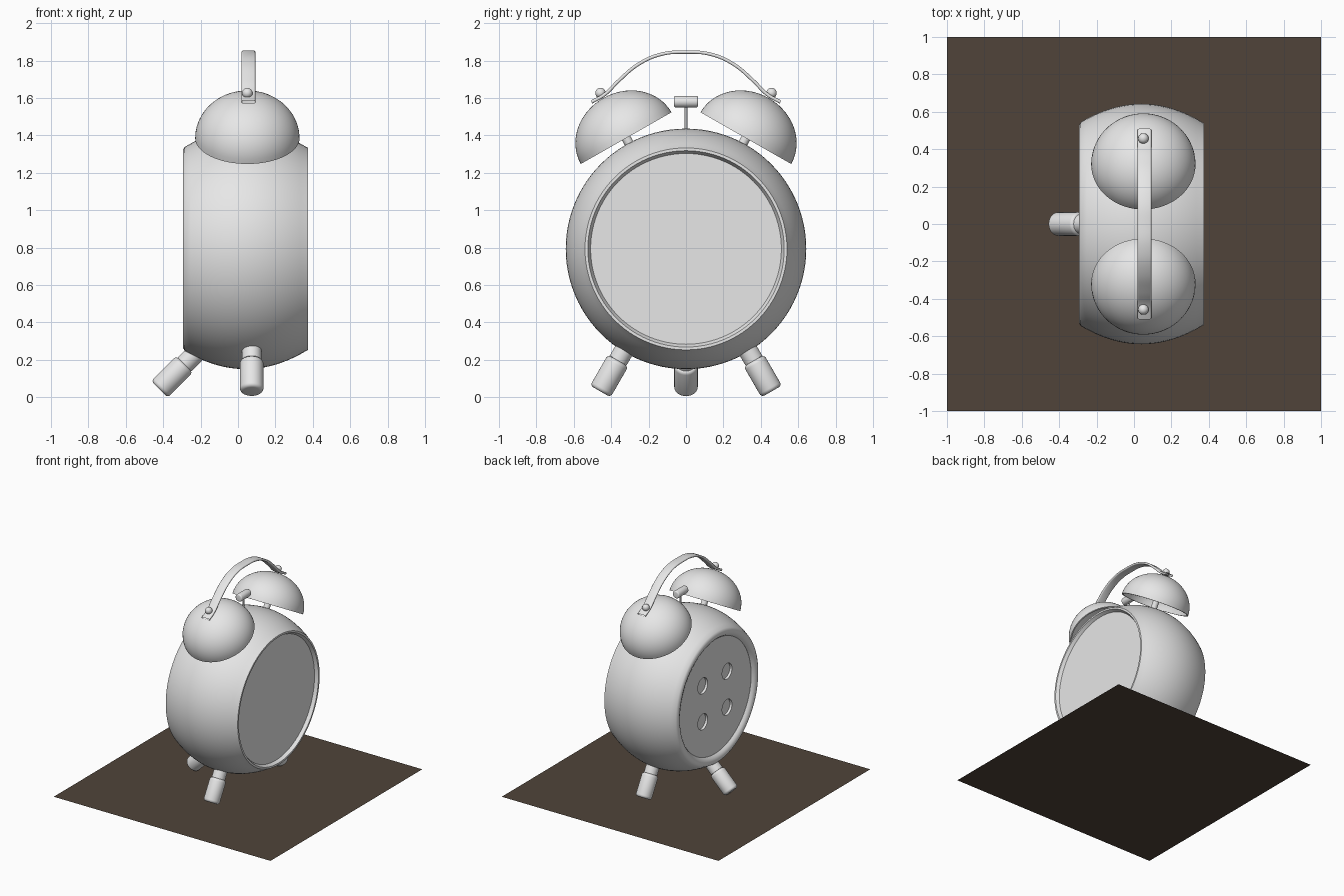
import bpy, bmesh, math
from mathutils import Vector, Matrix

if "Cube" in bpy.data.objects:
    bpy.data.objects.remove(bpy.data.objects["Cube"])


def material(name, rgb):
    m = bpy.data.materials.new(name)
    m.diffuse_color = (*rgb, 1)
    m.use_nodes = True
    m.node_tree.nodes["Principled BSDF"].inputs["Base Color"].default_value = m.diffuse_color
    return m


GREY = material("light_grey", (0.8, 0.8, 0.8))
BROWN = material("dark_brown", (0.08, 0.057, 0.041))


def add_mesh(name, bm, mat):
    me = bpy.data.meshes.new(name)
    bm.to_mesh(me)
    bm.free()
    me.materials.append(mat)
    ob = bpy.data.objects.new(name, me)
    bpy.context.collection.objects.link(ob)
    return ob


def lathe(name, profile, origin, axis, seg=48, smooth=True):
    """Spin (radius, height) points round the axis that starts at origin."""
    bm = bmesh.new()
    rings = [[bm.verts.new((r * math.cos(2 * math.pi * i / seg),
                            r * math.sin(2 * math.pi * i / seg), h))
              for i in range(seg)] for r, h in profile]
    for a, b in zip(rings, rings[1:]):
        for i in range(seg):
            j = (i + 1) % seg
            bm.faces.new((a[i], a[j], b[j], b[i]))
    bmesh.ops.remove_doubles(bm, verts=bm.verts, dist=1e-5)
    bmesh.ops.recalc_face_normals(bm, faces=bm.faces)
    for f in bm.faces:
        f.smooth = smooth
    ob = add_mesh(name, bm, GREY)
    if smooth:
        ob.data.set_sharp_from_angle(angle=math.radians(35))
    rot = Vector(axis).to_track_quat('Z', 'Y').to_matrix().to_4x4()
    ob.matrix_world = Matrix.Translation(origin) @ rot
    return ob


def rod(r, h, bevel=0.0, start=0.0):
    """Profile of a cylinder with rounded ends."""
    if not bevel:
        return [(0, start), (r, start), (r, start + h), (0, start + h)]
    arc = [(r - bevel + bevel * math.sin(a), bevel - bevel * math.cos(a))
           for a in (math.pi / 8 * k for k in range(5))]
    return ([(0, start)] + [(x, start + z) for x, z in arc] +
            [(x, start + h - z) for x, z in reversed(arc)] + [(0, start + h)])


CX, CZ = 0.04, 0.793

# ground sheet
bm = bmesh.new()
bmesh.ops.create_grid(bm, x_segments=1, y_segments=1, size=1)
add_mesh("table_top", bm, BROWN)

# barrel body with front bezel lip and rounded back edge
side = []
for k in range(21):
    t = -1 + k / 10
    side.append((0.643 - 0.098 * t * t, CX + 0.325 * t))
side = [(0, -0.245), (0.476, -0.245), (0.476, -0.268), (0.49, -0.286),
        (0.512, -0.295), (0.53, -0.294)] + side
side += [(0.54, 0.375), (0.525, 0.375), (0.51, 0.345), (0, 0.345)]
lathe("body", side, (0, 0, CZ), (1, 0, 0), 96)

# clock dial
lathe("dial", rod(0.51, 0.006), (0.343, 0, CZ), (1, 0, 0), 96)

# back plate with four round recesses
plate = lathe("back_plate", rod(0.476, 0.035), (-0.267, 0, CZ), (1, 0, 0), 96, False)
for y in (-0.16, 0.16):
    for z in (-0.15, 0.15):
        cut = lathe("recess_cutter", rod(0.065, 0.06), (-0.307, y, CZ + z), (1, 0, 0), 32)
        cut.hide_render = True
        cut.display_type = 'WIRE'
        mod = plate.modifiers.new("recess", 'BOOLEAN')
        mod.operation = 'DIFFERENCE'
        mod.solver = 'EXACT'
        mod.object = cut

# legs: thick foot with a narrower neck entering the body
leg = rod(0.063, 0.19, 0.02)[:-1] + [(0.052, 0.19), (0.052, 0.27), (0, 0.27)]
for s, label in ((-1, "left"), (1, "right")):
    lathe("front_leg_" + label, leg, (0.073, s * 0.458, 0.031), (0, -s * 0.5, 0.866))
lathe("back_leg", leg, (-0.42, 0, 0.042), (1, 0, 1))

# bells: hollow domes on posts, with a ball on top
R, H, T = 0.279, 0.247, 0.012
angles = [math.pi / 2 * k / 14 for k in range(15)]
dome = [(R * math.sin(a), H * math.cos(a)) for a in angles]
dome += [((R - T) * math.sin(a), (H - T) * math.cos(a)) for a in reversed(angles)]
for s, label in ((-1, "left"), (1, "right")):
    c = Vector((0.05, s * 0.32, 1.385))
    ax = Vector((0, s * 0.495, 0.869))
    lathe("bell_" + label, dome, c, ax, 64)
    lathe("bell_post_" + label, rod(0.025, 0.34), c - ax * 0.1, ax, 24)
    ball = [(0.028 * math.sin(a), -0.028 * math.cos(a))
            for a in (math.pi * k / 12 for k in range(13))]
    lathe("bell_ball_" + label, ball, c + ax * 0.277, ax, 24)

# hammer between the bells
lathe("hammer_rod", rod(0.007, 0.18), (0.05, 0, 1.40), (0, 0, 1), 16)
lathe("hammer_head", rod(0.031, 0.13, 0.01), (0.05, -0.065, 1.58), (0, 1, 0), 32)

# carrying handle: a bent flat strip
path = [(0.505, 1.578), (0.435, 1.618), (0.36, 1.692), (0.25, 1.783), (0.13, 1.834), (0, 1.845)]
path = [(-y, z) for y, z in path] + path[-2::-1]
cu = bpy.data.curves.new("handle", 'CURVE')
cu.dimensions = '2D'
cu.fill_mode = 'NONE'
cu.extrude = 0.028
cu.bevel_depth = 0.009
cu.bevel_resolution = 2
sp = cu.splines.new('BEZIER')
sp.bezier_points.add(len(path) - 1)
for p, (y, z) in zip(sp.bezier_points, path):
    p.co = (y, z, 0)
    p.handle_left_type = p.handle_right_type = 'AUTO'
sp.resolution_u = 6
cu.materials.append(GREY)
handle = bpy.data.objects.new("handle", cu)
bpy.context.collection.objects.link(handle)
handle.matrix_world = Matrix(((0, 0, 1, 0.056), (1, 0, 0, 0), (0, 1, 0, 0), (0, 0, 0, 1)))
